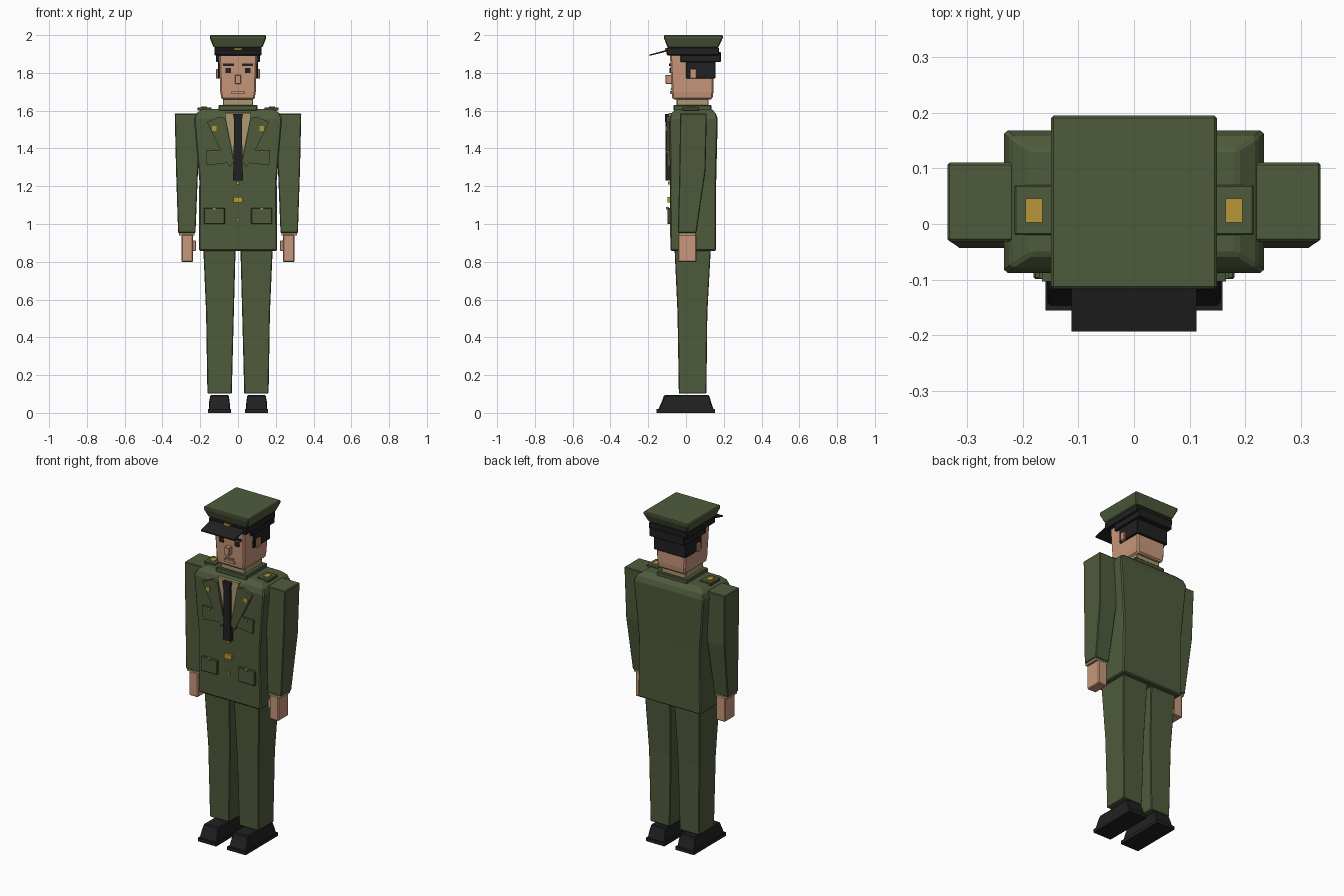
import bpy

cube = bpy.data.objects.get("Cube")
if cube:
    bpy.data.objects.remove(cube, do_unlink=True)


def material(name, r, g, b):
    m = bpy.data.materials.new(name)
    m.use_nodes = True
    m.diffuse_color = (r, g, b, 1)
    bsdf = m.node_tree.nodes["Principled BSDF"]
    bsdf.inputs["Base Color"].default_value = (r, g, b, 1)
    bsdf.inputs["Roughness"].default_value = 0.8
    return m


GREEN = material("olive green", 0.078, 0.105, 0.045)
SKIN = material("skin", 0.58, 0.31, 0.20)
BLACK = material("black", 0.015, 0.015, 0.016)
GOLD = material("gold", 0.48, 0.31, 0.04)
TAN = material("shirt tan", 0.42, 0.31, 0.16)


def build(name, mat, verts, faces, bevel=0.0):
    mesh = bpy.data.meshes.new(name)
    mesh.from_pydata(verts, [], faces)
    mesh.materials.append(mat)
    ob = bpy.data.objects.new(name, mesh)
    bpy.context.collection.objects.link(ob)
    # consistent outward normals
    import bmesh
    bm = bmesh.new()
    bm.from_mesh(mesh)
    bmesh.ops.recalc_face_normals(bm, faces=bm.faces)
    bm.to_mesh(mesh)
    bm.free()
    if bevel:
        mod = ob.modifiers.new("Bevel", "BEVEL")
        mod.width = bevel
        mod.segments = 1
        mod.limit_method = 'ANGLE'
    return ob


def skin_rings(name, mat, rings, bevel):
    """Join rings of equal size into a capped solid."""
    n = len(rings[0])
    verts = [v for ring in rings for v in ring]
    faces = [tuple(range(n)), tuple(range(len(verts) - n, len(verts)))]
    for k in range(len(rings) - 1):
        for i in range(n):
            j = (i + 1) % n
            faces.append((k * n + i, k * n + j, (k + 1) * n + j, (k + 1) * n + i))
    return build(name, mat, verts, faces, bevel)


def loft(name, mat, sections, bevel=0.0, side=1):
    """Stack of rectangles: (z, x0, x1, y0, y1)."""
    rings = [[(side * x, y, z) for x, y in ((a, c), (b, c), (b, d), (a, d))]
             for z, a, b, c, d in sections]
    return skin_rings(name, mat, rings, bevel)


def box(name, mat, x0, x1, y0, y1, z0, z1, bevel=0.0, side=1):
    return loft(name, mat, [(z0, x0, x1, y0, y1), (z1, x0, x1, y0, y1)], bevel, side)


def plate(name, mat, outline, y0, y1, side=1, bevel=0.0):
    """Outline in x and z, extruded along y."""
    rings = [[(side * x, y, z) for x, z in outline] for y in (y0, y1)]
    return skin_rings(name, mat, rings, bevel)


# Cap
loft("cap_crown", GREEN, [(1.935, -.13, .13, -.098, .172), (1.985, -.149, .149, -.117, .195),
                          (2.0, -.149, .149, -.117, .195)], .005)
box("cap_band", BLACK, -.125, .125, -.102, .175, 1.893, 1.935, .004)
visor = [(-.193, 1.890), (-.095, 1.915), (-.095, 1.924), (-.193, 1.897)]
skin_rings("cap_visor", BLACK, [[(x, y, z) for y, z in visor] for x in (-.112, .112)], 0)
box("cap_badge", GOLD, -.02, .02, -.11, -.10, 1.914, 1.932)

# Head and face
loft("head", SKIN, [(1.66, -.088, .088, -.072, .14), (1.70, -.094, .094, -.076, .145),
                    (1.90, -.101, .101, -.085, .148)], .008)
box("hair_upper", BLACK, -.116, .116, -.03, .185, 1.857, 1.91, .004)
box("hair_lower", BLACK, -.107, .107, 0, .157, 1.77, 1.86, .004)
box("nose", SKIN, -.016, .016, -.108, -.07, 1.742, 1.79, .003)
box("mouth", SKIN, -.034, .034, -.085, -.07, 1.688, 1.703)
box("upper_lip", SKIN, -.026, .026, -.083, -.07, 1.711, 1.718)
for s, tag in ((1, "left"), (-1, "right")):
    box(tag + "_ear", SKIN, .09, .117, .02, .055, 1.77, 1.82, .003, s)
    box(tag + "_eye", BLACK, .038, .066, -.087, -.07, 1.80, 1.826, 0, s)
    box(tag + "_eyebrow", BLACK, .02, .08, -.09, -.07, 1.836, 1.850, 0, s)

# Neck and collar
box("shirt_neck", TAN, -.08, .08, -.05, .12, 1.58, 1.667, .004)
box("jacket_collar", GREEN, -.102, .102, -.065, .135, 1.60, 1.63, .004)

# Jacket body
loft("jacket", GREEN, [(.858, -.207, .207, -.083, .16), (1.23, -.205, .205, -.085, .16),
                       (1.555, -.233, .233, -.088, .168), (1.585, -.222, .222, -.078, .158),
                       (1.61, -.185, .185, -.055, .135)], .006)
plate("shirt_front", TAN, [(-.07, 1.588), (.07, 1.588), (.01, 1.30), (-.01, 1.30)], -.093, -.075)
plate("tie", BLACK, [(-.02, 1.55), (.02, 1.55), (.026, 1.23), (-.026, 1.23)], -.108, -.085)
plate("tie_knot", BLACK, [(-.026, 1.582), (.026, 1.582), (.02, 1.54), (-.02, 1.54)], -.112, -.08)
box("belt_buckle", GOLD, -.025, .025, -.097, -.08, 1.113, 1.143)
for z in (1.218, 1.025):
    box("jacket_button", GOLD, -.008, .008, -.094, -.08, z - .008, z + .008)

lapel = [(.165, 1.54), (.10, 1.568), (.066, 1.56), (.022, 1.33), (.045, 1.30)]
breast_flap = [(.17, 1.393), (.06, 1.393), (.045, 1.325), (.165, 1.31)]
for s, tag in ((1, "left"), (-1, "right")):
    # Lapels, pockets and their fittings
    plate(tag + "_lapel", GREEN, lapel, -.103, -.08, s)
    plate(tag + "_breast_pocket", GREEN, breast_flap, -.098, -.08, s)
    box(tag + "_hip_pocket", GREEN, .07, .18, -.099, -.08, 1.0, 1.086, .003, s)
    box(tag + "_lapel_pin", GOLD, .113, .138, -.108, -.10, 1.493, 1.519, 0, s)
    for z in (1.382, 1.084):
        box(tag + "_pocket_button", GOLD, .118, .132, -.106, -.09, z - .007, z + .007, 0, s)

    # Shoulder boards
    box(tag + "_shoulder_board", GREEN, .14, .215, -.02, .07, 1.60, 1.617, .003, s)
    box(tag + "_rank_bar", GOLD, .164, .195, .003, .046, 1.61, 1.621, 0, s)

    # Arms
    loft(tag + "_sleeve", GREEN, [(.953, .225, .317, -.043, .055), (1.28, .212, .328, -.035, .103),
                                  (1.585, .20, .335, -.031, .11)], .004, s)
    box(tag + "_cuff", TAN, .23, .312, -.038, .05, .94, .96, 0, s)
    box(tag + "_hand", SKIN, .238, .298, -.042, .055, .798, .945, .005, s)
    box(tag + "_thumb", SKIN, .222, .245, -.035, .0, .858, .912, .003, s)

    # Legs
    loft(tag + "_trouser_leg", GREEN, [(.102, .033, .162, -.038, .108), (.53, .022, .169, -.045, .113),
                                       (.90, .012, .185, -.062, .133)], .004, s)

    # Shoes
    box(tag + "_sole", BLACK, .037, .159, -.155, .153, 0, .02, 0, s)
    loft(tag + "_shoe", BLACK, [(.015, .042, .155, -.148, .147), (.06, .044, .153, -.128, .132),
                                (.094, .05, .146, -.116, .122)], .005, s)
